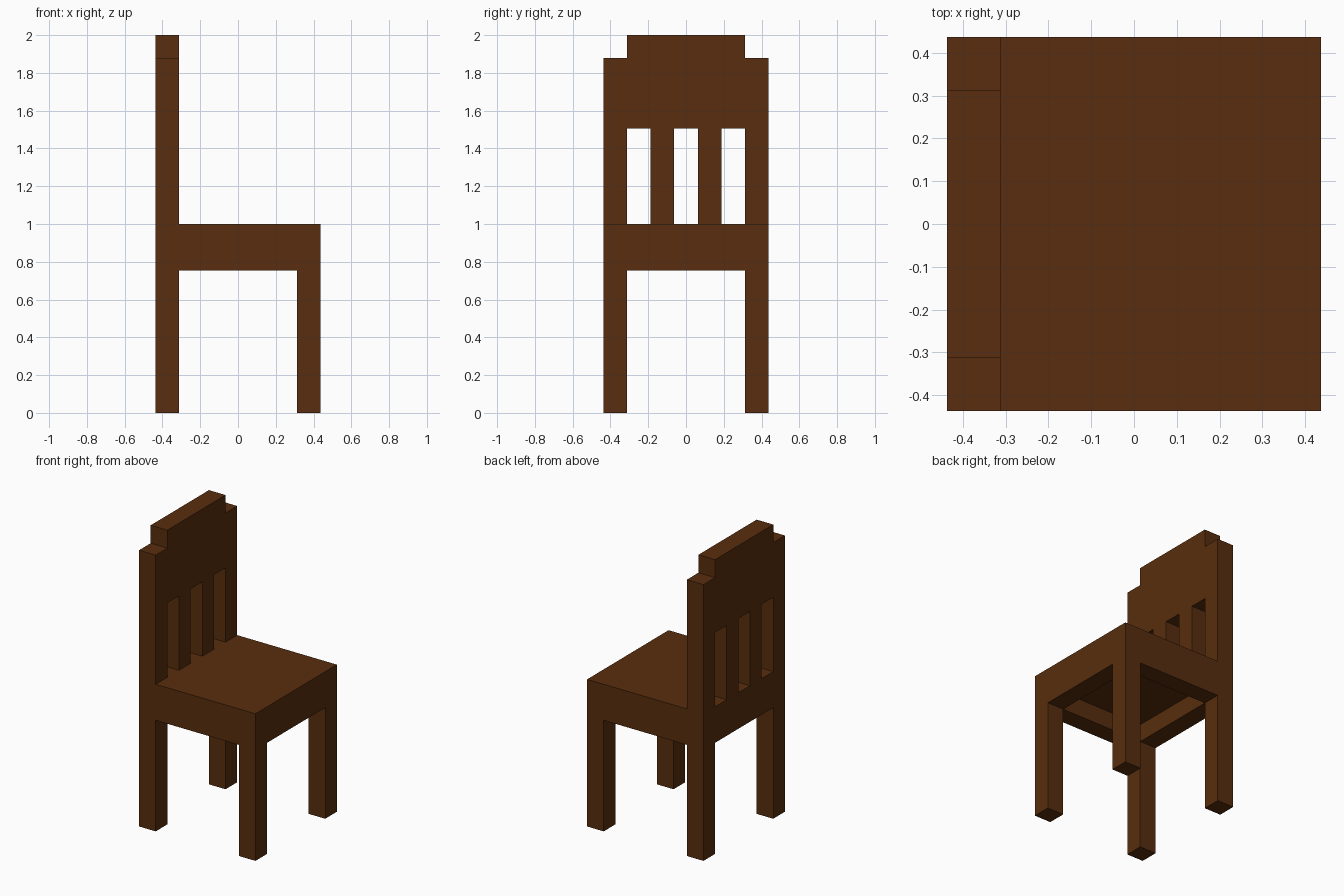
import bpy

if "Cube" in bpy.data.objects:
    bpy.data.objects.remove(bpy.data.objects["Cube"])

U = 0.125   # thickness of every timber
H = 0.4375  # half width of the chair
C = H - U / 2  # centre line of posts and rails

wood = bpy.data.materials.new("dark_wood")
wood.diffuse_color = (0.098, 0.027, 0.0044, 1)
wood.use_nodes = True
wood.node_tree.nodes["Principled BSDF"].inputs["Base Color"].default_value = wood.diffuse_color


def box(name, x, y, z):
    """Axis-aligned box from (min, max) ranges."""
    bpy.ops.mesh.primitive_cube_add(
        size=1, location=[(a + b) / 2 for a, b in (x, y, z)])
    ob = bpy.context.object
    ob.name = name
    ob.scale = [b - a for a, b in (x, y, z)]
    bpy.ops.object.transform_apply(location=False, rotation=False, scale=True)
    ob.data.materials.append(wood)
    return ob


def around(c):
    return (c - U / 2, c + U / 2)


FULL = (-H, H)
INNER = (-H + U, H - U)
BACK = around(-C)

# Legs
for xn, x in (("back", -C), ("front", C)):
    for yn, y in (("right", -C), ("left", C)):
        box(f"{xn}_{yn}_leg", around(x), around(y), (0, 0.755))

# Hollow apron under the seat
for n, s in (("right", -C), ("left", C)):
    box(f"{n}_apron", FULL, around(s), (0.755, 0.875))
for n, s in (("back", -C), ("front", C)):
    box(f"{n}_apron", around(s), INNER, (0.755, 0.875))

# Seat slab
box("seat", FULL, FULL, (0.875, 1.0))

# Backrest: posts and slats, solid panel, stepped crest
for n, y in (("right_post", -C), ("right_slat", -U),
             ("left_slat", U), ("left_post", C)):
    box(f"back_{n}", BACK, around(y), (1.0, 1.505))
box("back_panel", BACK, FULL, (1.505, 1.878))
box("back_crest", BACK, INNER, (1.878, 2.0))
